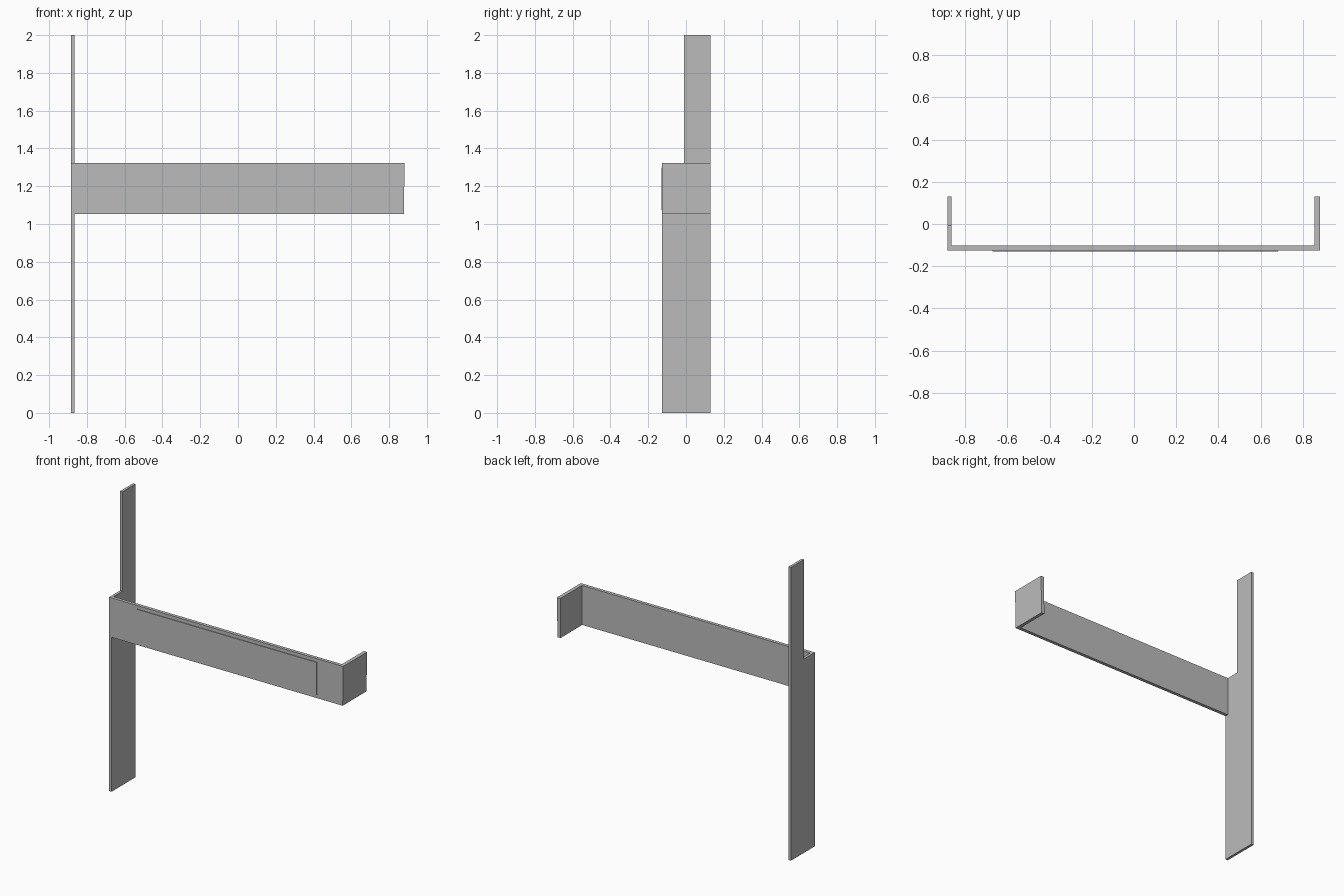
import bpy
import bmesh
from mathutils import Vector

cube = bpy.data.objects.get("Cube")
if cube:
    bpy.data.objects.remove(cube, do_unlink=True)

# Single plain grey
grey = bpy.data.materials.new("plain grey")
grey.use_nodes = True
colour = (0.5, 0.5, 0.5, 1)
grey.diffuse_color = colour
grey.node_tree.nodes["Principled BSDF"].inputs["Base Color"].default_value = colour


def extrude_profile(name, points, direction):
    """Sweep a flat outline along a direction into a solid."""
    bm = bmesh.new()
    face = bm.faces.new([bm.verts.new(p) for p in points])
    swept = bmesh.ops.extrude_face_region(bm, geom=[face], use_keep_orig=True)
    moved = [g for g in swept["geom"] if isinstance(g, bmesh.types.BMVert)]
    bmesh.ops.translate(bm, verts=moved, vec=Vector(direction))
    bmesh.ops.recalc_face_normals(bm, faces=bm.faces)
    mesh = bpy.data.meshes.new(name)
    bm.to_mesh(mesh)
    bm.free()
    mesh.materials.append(grey)
    obj = bpy.data.objects.new(name, mesh)
    bpy.context.collection.objects.link(obj)
    return obj


def front_plate(name, x0, x1, z0, z1, y0, y1):
    outline = [(x0, y0, z0), (x1, y0, z0), (x1, y0, z1), (x0, y0, z1)]
    return extrude_profile(name, outline, (0, y1 - y0, 0))


FRONT, BACK = -0.126, 0.131
LEFT_EDGE, POST_INNER = -0.884, -0.866
BAR_LOW, BAR_TOP = 1.053, 1.322

# Tall post: wide below the bar's top edge, narrow above it
post_outline = [(FRONT, 0), (BACK, 0), (BACK, 2), (-0.01, 2),
                (-0.01, BAR_TOP), (FRONT, BAR_TOP)]
extrude_profile("tall_post", [(LEFT_EDGE, y, z) for y, z in post_outline],
                (POST_INNER - LEFT_EDGE, 0, 0))

# Long front bar and its thin raised panel
front_plate("front_bar", POST_INNER, 0.878, BAR_LOW, BAR_TOP, FRONT, -0.103)
front_plate("front_panel", -0.672, 0.684, 1.074, 1.298, -0.131, FRONT)

# Return flap at the far end, leaning outward very slightly
flap_outline = [(0.855, BAR_LOW), (0.878, BAR_LOW), (0.882, BAR_TOP), (0.857, BAR_TOP)]
extrude_profile("end_flap", [(x, FRONT, z) for x, z in flap_outline],
                (0, BACK - FRONT, 0))
